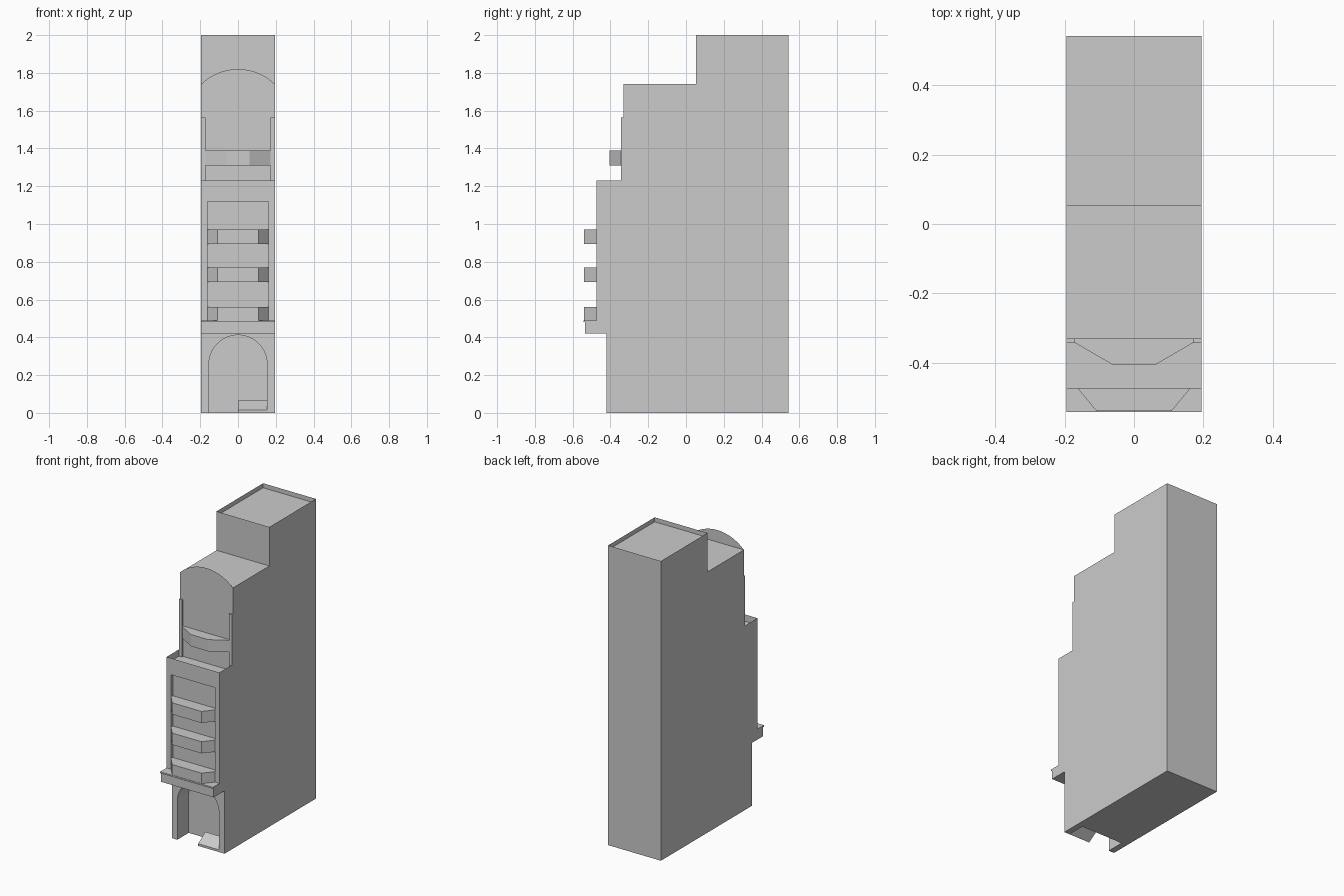
import bpy, math

if "Cube" in bpy.data.objects:
    bpy.data.objects.remove(bpy.data.objects["Cube"])

W = 0.195      # half width of the house
UP = -0.332    # upper storey wall (y)
MID = -0.475   # middle storey wall (y)
LOW = -0.42    # ground floor wall (y)
BACK = 0.543


def mesh_object(name, verts, faces):
    mesh = bpy.data.meshes.new(name)
    mesh.from_pydata(verts, [], faces)
    mesh.update()
    obj = bpy.data.objects.new(name, mesh)
    bpy.context.collection.objects.link(obj)
    return obj


def prism(name, outline, axis, a, b):
    """Extrude a 2D outline along an axis from a to b."""
    place = {'x': lambda p, t: (t, p[0], p[1]),
             'y': lambda p, t: (p[0], t, p[1]),
             'z': lambda p, t: (p[0], p[1], t)}[axis]
    n = len(outline)
    area = sum(outline[i - 1][0] * outline[i][1] - outline[i][0] * outline[i - 1][1] for i in range(n))
    if (area > 0) == (axis == 'y'):
        outline = outline[::-1]
    verts = [place(p, a) for p in outline] + [place(p, b) for p in outline]
    faces = [list(range(n))[::-1], list(range(n, 2 * n))]
    faces += [(i, (i + 1) % n, n + (i + 1) % n, n + i) for i in range(n)]
    return mesh_object(name, verts, faces)


def box(name, x0, x1, y0, y1, z0, z1):
    return prism(name, [(x0, y0), (x1, y0), (x1, y1), (x0, y1)], 'z', z0, z1)


def parapet(name, path, z0, z1, closed=False):
    """Thin upright sheet following a plan path."""
    n = len(path)
    verts = [(x, y, z0) for x, y in path] + [(x, y, z1) for x, y in path]
    faces = [(i, (i + 1) % n, n + (i + 1) % n, n + i) for i in range(n if closed else n - 1)]
    return mesh_object(name, verts, faces)


def arc(radius, cz, a0, a1, steps):
    angles = [math.radians(a0 + (a1 - a0) * i / steps) for i in range(steps + 1)]
    return [(radius * math.cos(a), cz + radius * math.sin(a)) for a in angles]


# Stepped main body, side profile in (y, z)
prism("main_body", [(BACK, 0), (BACK, 1.97), (0.052, 1.97), (0.052, 1.74), (UP, 1.74),
                    (UP, 1.185), (-0.455, 1.185), (-0.455, 0.42), (-0.30, 0.42), (-0.30, 0)],
      'x', -W, W)

# Ground floor front with arched doorway
doorway = [(-W, 0), (-W, 0.42), (W, 0.42), (W, 0), (0.154, 0)]
doorway += arc(0.154, 0.258, 0, 180, 24) + [(-0.154, 0)]
prism("ground_floor_arch", doorway, 'y', LOW, -0.30)

# Sloping entrance ramp
prism("entrance_ramp", [(LOW, 0.0), (LOW, 0.015), (-0.345, 0.065), (-0.345, 0.05)], 'x', 0, 0.154)

# Cornice with a small lip
box("cornice", -W, W, -0.535, -0.455, 0.42, 0.48)
box("cornice_lip", -W, W, -0.543, -0.455, 0.48, 0.49)

# Frame around the recessed middle windows
prism("window_frame", [(-W, 0.49), (-W, 1.185), (W, 1.185), (W, 0.49), (0.162, 0.49),
                       (0.162, 1.12), (-0.162, 1.12), (-0.162, 0.49)], 'y', MID, -0.455)

# Middle balconies
for i, (z0, z1) in enumerate([(0.49, 0.56), (0.692, 0.77), (0.895, 0.972)]):
    prism(f"balcony_{i + 1}", [(-0.162, -0.455), (-0.162, MID), (-0.108, -0.54), (0.108, -0.54),
                               (0.162, MID), (0.162, -0.455)], 'z', z0, z1)

# Upper balcony and pilasters
prism("upper_balcony", [(-0.172, UP), (-0.172, -0.342), (-0.062, -0.406), (0.062, -0.406),
                        (0.172, -0.342), (0.172, UP)], 'z', 1.31, 1.388)
for side, x0, x1 in (("left", -W, -0.172), ("right", 0.172, W)):
    box(f"pilaster_{side}", x0, x1, -0.343, UP, 1.185, 1.565)

# Curved gable sheet
R = (W * W + 0.08 ** 2) / 0.16
start = math.degrees(math.asin((R - 0.08) / R))
gable = arc(R, 1.82 - R, start, 180 - start, 20)
mesh_object("gable", [(x, UP, z) for x, z in gable], [list(range(len(gable)))[::-1]])

# Parapets round the terrace and the tower roof
parapet("terrace_parapet", [(-W, UP), (-W, MID), (W, MID), (W, UP)], 1.185, 1.23)
parapet("roof_parapet", [(-W, 0.052), (W, 0.052), (W, BACK), (-W, BACK)], 1.97, 2.0, True)
